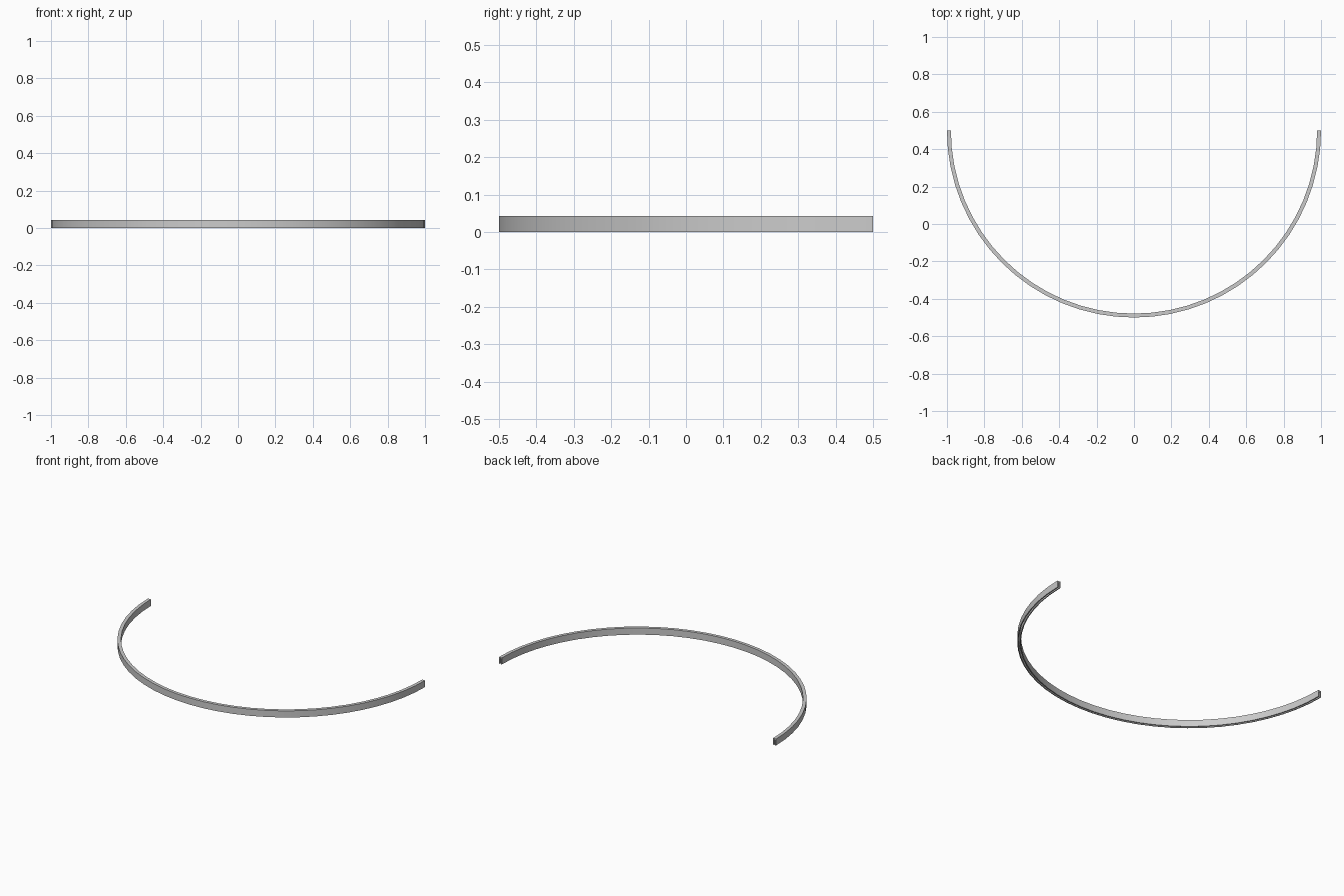
import bpy, bmesh, math

if "Cube" in bpy.data.objects:
    bpy.data.objects.remove(bpy.data.objects["Cube"])

SEGMENTS = 32
CENTRE_Y = 0.5

# Downward-opening channel cross-section: (radius, height)
profile = [(1.0, 0.0), (1.0, 0.043), (0.979, 0.043), (0.979, 0.0),
           (0.985, 0.0), (0.985, 0.035), (0.994, 0.035), (0.994, 0.0)]

# Sweep the channel round a half circle
bm = bmesh.new()
rings = []
for i in range(SEGMENTS + 1):
    a = math.pi + math.pi * i / SEGMENTS
    rings.append([bm.verts.new((r * math.cos(a), CENTRE_Y + r * math.sin(a), z))
                  for r, z in profile])
n = len(profile)
for a, b in zip(rings, rings[1:]):
    for j in range(n):
        k = (j + 1) % n
        bm.faces.new((a[j], a[k], b[k], b[j]))

# Close both ends
bm.faces.new(rings[0])
bm.faces.new(rings[-1])
bmesh.ops.recalc_face_normals(bm, faces=bm.faces)

mesh = bpy.data.meshes.new("curved_channel_rail")
bm.to_mesh(mesh)
bm.free()
rail = bpy.data.objects.new("curved_channel_rail", mesh)
bpy.context.collection.objects.link(rail)

# Smooth along the curve, crisp at the channel edges
bpy.context.view_layer.objects.active = rail
rail.select_set(True)
bpy.ops.object.shade_smooth_by_angle(angle=math.radians(30))
